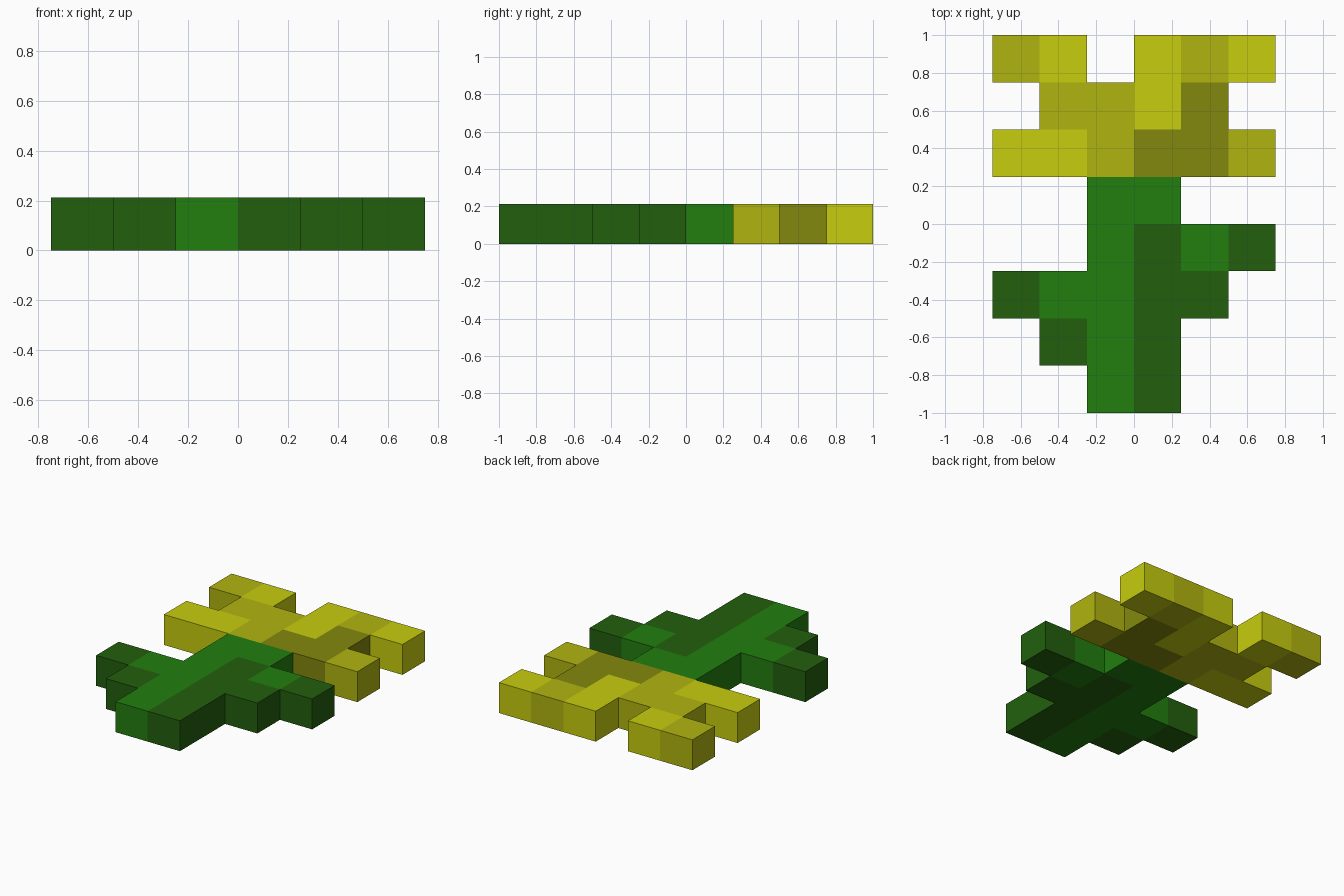
import bpy
import bmesh

if "Cube" in bpy.data.objects:
    bpy.data.objects.remove(bpy.data.objects["Cube"])

CELL = 0.25
HEIGHT = 0.213

# Colours (screen values converted to linear)
def linear(v):
    v /= 255
    return v / 12.92 if v <= 0.04045 else ((v + 0.055) / 1.055) ** 2.4

COLOURS = {
    "L": ("light_yellow", (199, 205, 14)),
    "M": ("mid_yellow", (176, 180, 15)),
    "D": ("dark_yellow", (131, 136, 13)),
    "g": ("leaf_green", (34, 126, 15)),
    "d": ("dark_green", (34, 95, 13)),
}
mats = {}
for key, (name, rgb) in COLOURS.items():
    mats[key] = bpy.data.materials.new(name)
    mats[key].diffuse_color = (*[linear(c) for c in rgb], 1)

# Pixel plan seen from above, back row first
PLAN = [
    "ML.LML",
    ".MMLD.",
    "LLMDDM",
    "..gg..",
    "..gdgd",
    "dggdd.",
    ".dgd..",
    "..gd..",
]

def cell(col, row):
    if 0 <= row < 8 and 0 <= col < 6:
        return PLAN[row][col]
    return "."

def build_part(name, keys):
    """Solid of square blocks; walls only where no neighbouring block exists."""
    bm = bmesh.new()
    for row in range(8):
        for col in range(6):
            key = cell(col, row)
            if key not in keys:
                continue
            x0, y1 = col * CELL - 0.75, 1 - row * CELL
            x1, y0 = x0 + CELL, y1 - CELL
            ring = [(x0, y0), (x1, y0), (x1, y1), (x0, y1)]
            low = [bm.verts.new((x, y, 0)) for x, y in ring]
            high = [bm.verts.new((x, y, HEIGHT)) for x, y in ring]
            faces = [bm.faces.new(high), bm.faces.new(low[::-1])]
            for i, (dc, dr) in enumerate([(0, 1), (1, 0), (0, -1), (-1, 0)]):
                if cell(col + dc, row + dr) == ".":
                    j = (i + 1) % 4
                    faces.append(bm.faces.new((low[i], low[j], high[j], high[i])))
            for f in faces:
                f.material_index = keys.index(key)
    bmesh.ops.remove_doubles(bm, verts=bm.verts, dist=0.0001)
    mesh = bpy.data.meshes.new(name)
    bm.to_mesh(mesh)
    bm.free()
    for key in keys:
        mesh.materials.append(mats[key])
    bpy.context.collection.objects.link(bpy.data.objects.new(name, mesh))

# Flower head, then stem with leaves
build_part("flower_petals", "LMD")
build_part("stem_and_leaves", "gd")

for m in bpy.data.materials:
    if m.users and not m.is_grease_pencil:
        m.use_nodes = True
        m.node_tree.nodes["Principled BSDF"].inputs["Base Color"].default_value = m.diffuse_color
